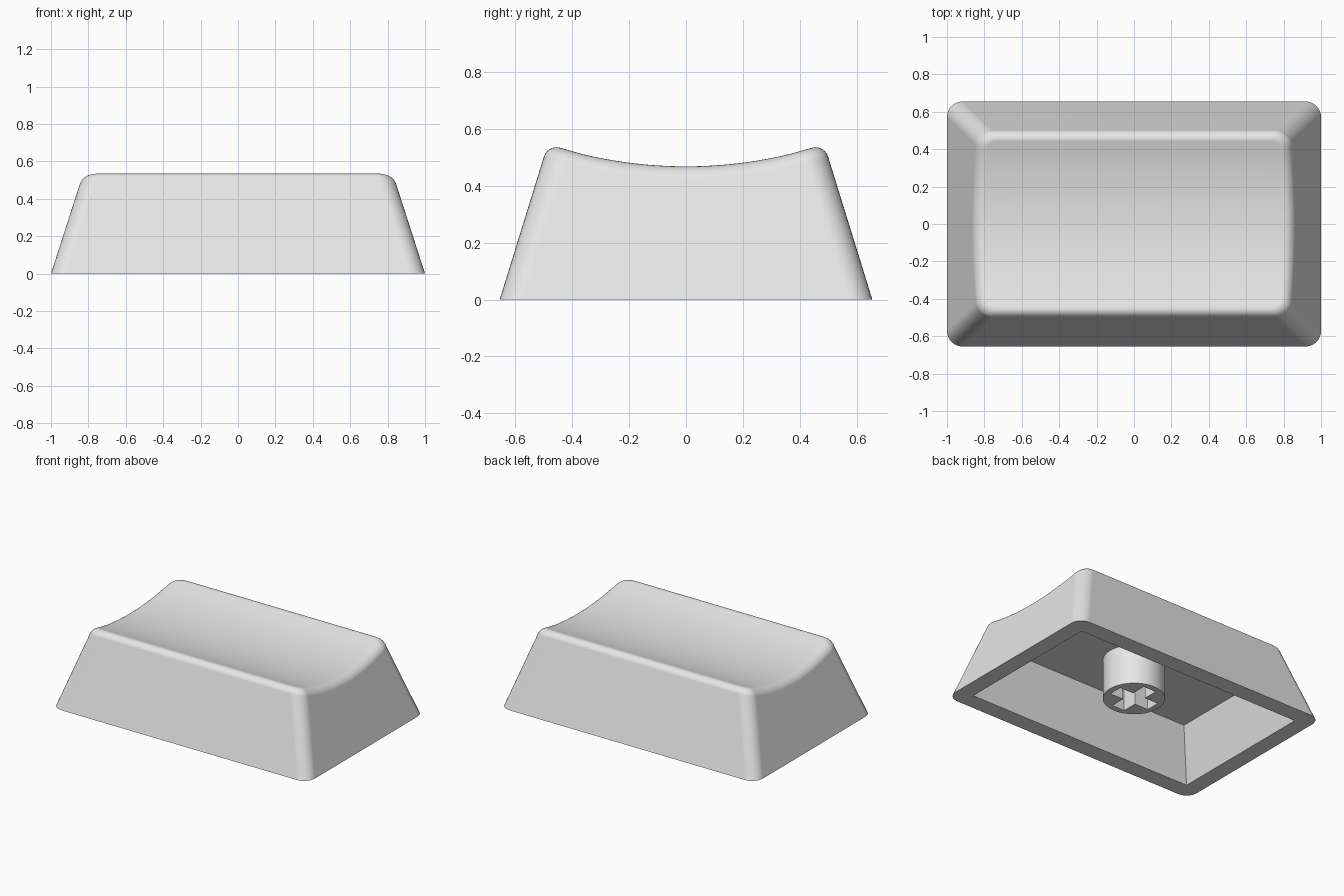
import bpy, bmesh, math

if "Cube" in bpy.data.objects:
    bpy.data.objects.remove(bpy.data.objects["Cube"])

HX, HY = 1.0, 0.655          # half size of the base
SX, SY = 0.322, 0.31         # inward lean of the walls per unit height
DISH_Z, DISH_R, DISH_Y = 0.468, 1.553, 0.486

grey = bpy.data.materials.new("light_grey")
grey.diffuse_color = (0.8, 0.8, 0.8, 1)
grey.use_nodes = True
grey.node_tree.nodes["Principled BSDF"].inputs["Base Color"].default_value = grey.diffuse_color


def make(name, bm):
    bmesh.ops.recalc_face_normals(bm, faces=bm.faces[:])
    me = bpy.data.meshes.new(name)
    bm.to_mesh(me)
    bm.free()
    me.materials.append(grey)
    ob = bpy.data.objects.new(name, me)
    bpy.context.collection.objects.link(ob)
    return ob


def frustum(name, z0, z1, half0, half1):
    """Box with separate half sizes at its bottom and top."""
    bm = bmesh.new()
    bmesh.ops.create_cube(bm, size=2)
    for v in bm.verts:
        h = half1 if v.co.z > 0 else half0
        v.co = (v.co.x * h[0], v.co.y * h[1], z1 if v.co.z > 0 else z0)
    return make(name, bm)


def activate(ob):
    bpy.ops.object.select_all(action='DESELECT')
    ob.select_set(True)
    bpy.context.view_layer.objects.active = ob


def cut(ob, cutter):
    activate(ob)
    m = ob.modifiers.new("cut", 'BOOLEAN')
    m.operation = 'DIFFERENCE'
    m.solver = 'EXACT'
    m.object = cutter
    bpy.ops.object.modifier_apply(modifier=m.name)
    bpy.data.objects.remove(cutter)


def bevel(bm, edges, width, segments):
    bmesh.ops.bevel(bm, geom=edges, offset=width, offset_type='OFFSET',
                    segments=segments, profile=0.5, affect='EDGES',
                    clamp_overlap=False)
    bm.normal_update()


def smooth(ob):
    activate(ob)
    bpy.ops.object.shade_smooth_by_angle(angle=math.radians(30))
    m = ob.modifiers.new("even_normals", 'WEIGHTED_NORMAL')
    m.keep_sharp = True


# Cap body: dished side profile drawn between two leaning end walls
inner = DISH_Y - 0.12
ys = [DISH_Y] + [inner * (1 - 2 * i / 20) for i in range(21)] + [-DISH_Y]
profile = [(-HY, 0), (HY, 0)]
profile += [(y, DISH_Z + DISH_R - math.sqrt(DISH_R ** 2 - y * y)) for y in ys]
bm = bmesh.new()
ends = [[bm.verts.new((s * (HX - SX * z), y, z)) for y, z in profile] for s in (-1, 1)]
for e in ends:
    bm.faces.new(e)
n = len(profile)
for i in range(n):
    j = (i + 1) % n
    bm.faces.new((ends[0][i], ends[0][j], ends[1][j], ends[1][i]))
bmesh.ops.recalc_face_normals(bm, faces=bm.faces[:])
bm.normal_update()

# Rounded corners, then the softer top rim
corners = [e for e in bm.edges
           if min(v.co.z for v in e.verts) < 0.01 and max(v.co.z for v in e.verts) > 0.1]
bevel(bm, corners, 0.08, 8)
rim = [e for e in bm.edges if len(e.link_faces) == 2
       and max(f.normal.z for f in e.link_faces) > 0.8
       and min(f.normal.z for f in e.link_faces) < 0.6]
bevel(bm, rim, 0.045, 6)
cap = make("cap_shell", bm)

# Hollow underside with sharp inner corners
A, B, CEIL = 0.885, 0.535, 0.35
low = -0.1
cut(cap, frustum("hollow_cutter", low, CEIL,
                 (A - SX * low, B - SY * low), (A - SX * CEIL, B - SY * CEIL)))
smooth(cap)

# Stem with a cross-shaped socket
bm = bmesh.new()
bmesh.ops.create_cone(bm, cap_ends=True, segments=48, radius1=0.198, radius2=0.198, depth=0.3)
bmesh.ops.translate(bm, verts=bm.verts[:], vec=(0, 0, 0.22))
stem = make("stem", bm)
for half in ((0.155, 0.049), (0.049, 0.155)):
    cut(stem, frustum("socket_cutter", 0.0, 0.345, half, half))
smooth(stem)
